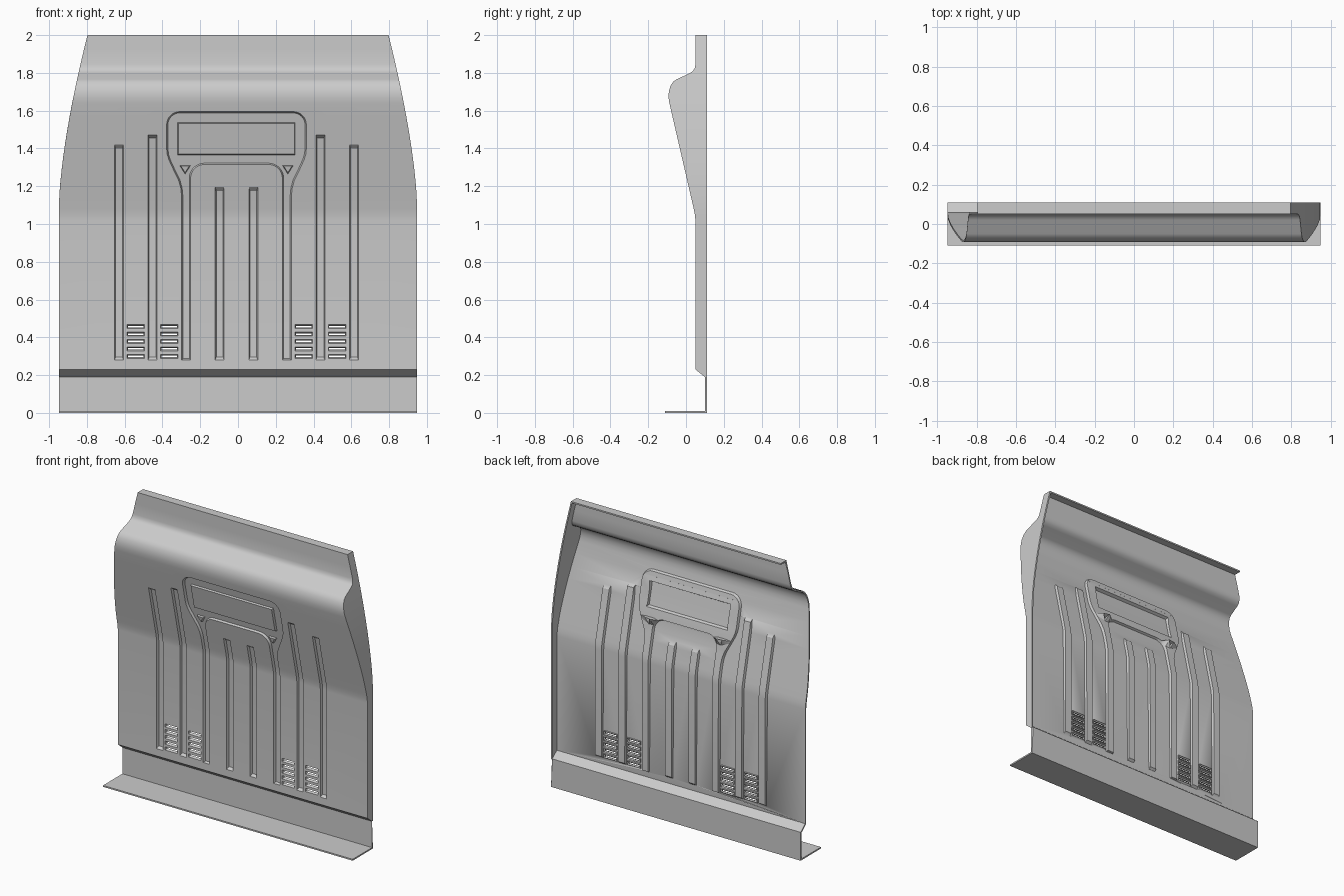
import bpy, bmesh
from math import sin, cos, pi
from mathutils import Vector
from mathutils.geometry import delaunay_2d_cdt

if "Cube" in bpy.data.objects:
    bpy.data.objects.remove(bpy.data.objects["Cube"])

CX = -0.008       # centre line of the pressed features
DEPTH = 0.016     # how far the grooves are pressed back
THICK = 0.01      # sheet thickness

# Front-face profile as (y, z), from foot to top edge
PROFILE = [(.10, .01), (.10, .19), (.05, .23), (.05, 1.02), (.047, 1.05), (.041, 1.08),
           (-.088, 1.64), (-.0925, 1.67), (-.091, 1.70), (-.083, 1.73), (-.068, 1.753),
           (-.05, 1.766), (.02, 1.798), (.037, 1.81), (.046, 1.825), (.05, 1.845), (.05, 2.0)]


def front_y(z):
    for (y0, z0), (y1, z1) in zip(PROFILE, PROFILE[1:]):
        if z <= z1 + 1e-6:
            return y0 + (y1 - y0) * (z - z0) / (z1 - z0)
    return PROFILE[-1][0]


def half_width(z):
    return .948 - .151 * (max(z - 1.1, 0) / .9) ** 1.5


def rect(cx, hx, z0, z1):
    return [Vector(p) for p in ((cx - hx, z0), (cx + hx, z0), (cx + hx, z1), (cx - hx, z1))]


def inset(poly, d):
    """Offset a counter-clockwise outline inwards (negative d: outwards)."""
    out = []
    for i, p in enumerate(poly):
        a = (p - poly[i - 1]).normalized()
        b = (poly[(i + 1) % len(poly)] - p).normalized()
        n1, n2 = Vector((-a.y, a.x)), Vector((-b.y, b.x))
        out.append(p + (n1 + n2) * d / (1 + n1.dot(n2)))
    return out


def inside(p, poly):
    hit = False
    for i, a in enumerate(poly):
        b = poly[i - 1]
        if (a.y > p.y) != (b.y > p.y):
            if p.x < (b.x - a.x) * (p.y - a.y) / (b.y - a.y) + a.x:
                hit = not hit
    return hit


def arc(cx, cz, r, a0, a1, n=8):
    return [(cx + r * cos(a0 + (a1 - a0) * i / n), cz + r * sin(a0 + (a1 - a0) * i / n))
            for i in range(n + 1)]


loops, floors, islands, holes = [], [], [], []


def press(outer, inner):
    loops.extend([outer, inner])
    floors.append(inner)


# Straight ribs
for x, top in ((.622, 1.42), (.444, 1.475), (.089, 1.195)):
    for s in (-1, 1):
        c = CX + s * x
        press(rect(c, .024, .28, top), rect(c, .018, .295, top - .02))

# Plate frame whose two legs run down as ribs
outer = [(.291, .28), (.291, 1.15), (.295, 1.19), (.306, 1.23), (.335, 1.29),
         (.358, 1.34), (.367, 1.37), (.37, 1.40)] + arc(.30, 1.525, .07, 0, pi / 2)
arch = [(.243, .28)] + arc(.17, 1.242, .073, 0, pi / 2)
mirror = lambda pts: [(-x, z) for x, z in pts]
frame = outer + mirror(outer)[::-1] + mirror(arch) + arch[::-1]
frame = [Vector((x + CX, z)) for x, z in frame]
press(frame, inset(frame, .007))

# Raised plate and triangles inside the frame
raised = [rect(CX, .307, 1.37, 1.533)]
for s in (-1, 1):
    c = CX + s * .272
    raised.append([Vector((c, 1.272)), Vector((c + .022, 1.307)), Vector((c - .022, 1.307))])
for shape in raised:
    base = inset(shape, -.004)
    loops.extend([shape, base])
    islands.append(base)

# Vent slots
for x in (-.533, -.356, .356, .533):
    for row in range(5):
        z = .457 - .0395 * row
        slot = rect(CX + x, .042, z - .004, z + .004)
        press(rect(CX + x, .047, z - .011, z + .011), slot)
        holes.append(slot)

# Flat layout: bend lines, side edges and pressed outlines
levels = sorted([z for _, z in PROFILE] + [1.16, 1.23, 1.31, 1.39, 1.47, 1.56, 1.92])
pts, edges = [], []
for i, z in enumerate(levels):
    w = half_width(z)
    pts += [Vector((-w, z)), Vector((w, z))]
    edges.append((2 * i, 2 * i + 1))
    if i:
        edges += [(2 * i - 2, 2 * i), (2 * i - 1, 2 * i + 1)]
for lp in loops:
    k = len(pts)
    pts += lp
    edges += [(k + i, k + (i + 1) % len(lp)) for i in range(len(lp))]
flat, _, tris, *_ = delaunay_2d_cdt(pts, edges, [], 0, 1e-6)

# Fold the layout into the pressed sheet
deep, keep = set(), []
for t in tris:
    c = sum((flat[i] for i in t), Vector((0, 0))) / len(t)
    if any(inside(c, f) for f in floors) and not any(inside(c, s) for s in islands):
        deep.update(t)
    if not any(inside(c, h) for h in holes):
        keep.append(t)
bm = bmesh.new()
verts = [bm.verts.new((p.x, front_y(p.y) + (DEPTH if i in deep else 0), p.y))
         for i, p in enumerate(flat)]
for t in keep:
    bm.faces.new([verts[i] for i in t])


# Folded flanges: top and right side go back, the foot comes forward
def flange(test, y):
    rim = [e for e in bm.edges if e.is_boundary and all(test(v.co) for v in e.verts)]
    new = bmesh.ops.extrude_edge_only(bm, edges=rim)["geom"]
    for v in new:
        if isinstance(v, bmesh.types.BMVert):
            v.co.y = y


flange(lambda c: c.z > 1.999 or (c.z > .189 and c.x > half_width(c.z) - .001), .11)
flange(lambda c: c.z < .011, -.11)
bmesh.ops.delete(bm, geom=[v for v in bm.verts if not v.link_faces], context='VERTS')
bmesh.ops.recalc_face_normals(bm, faces=bm.faces)
if sum(f.normal.y * f.calc_area() for f in bm.faces) > 0:
    bmesh.ops.reverse_faces(bm, faces=bm.faces)

mesh = bpy.data.meshes.new("pressed_panel")
bm.to_mesh(mesh)
bm.free()
panel = bpy.data.objects.new("pressed_panel", mesh)
bpy.context.collection.objects.link(panel)
bpy.context.view_layer.objects.active = panel
panel.select_set(True)

# Sheet thickness and shading
solid = panel.modifiers.new("thickness", 'SOLIDIFY')
solid.thickness = THICK
solid.offset = -1
solid.use_even_offset = True
bpy.ops.object.modifier_apply(modifier=solid.name)
bpy.ops.object.shade_smooth_by_angle(angle=pi / 6)
